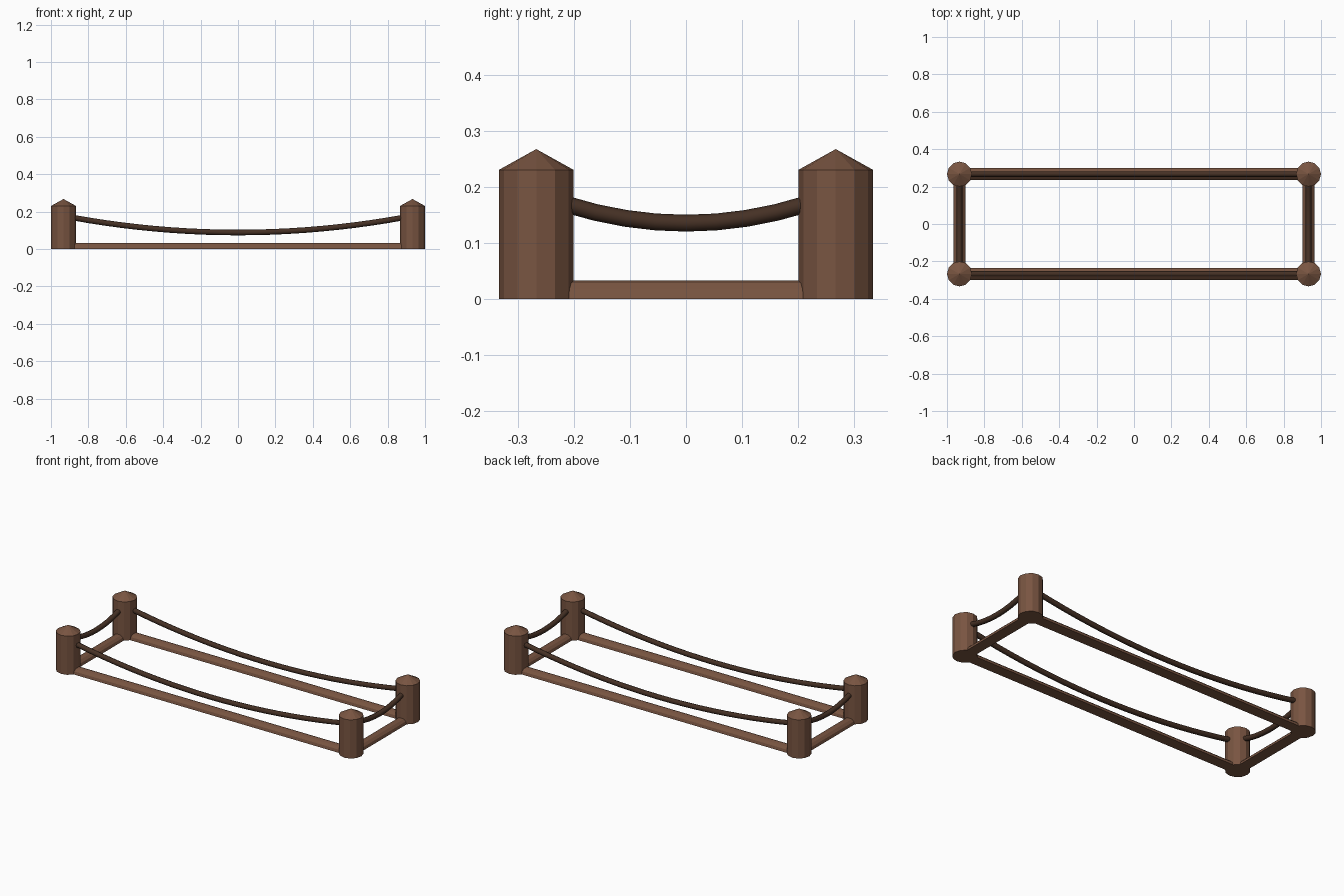
import bpy, bmesh, math
from mathutils import Vector

default = bpy.data.objects.get("Cube")
if default:
    bpy.data.objects.remove(default, do_unlink=True)

PX, PY = 0.933, 0.267          # post centres
POST_R, POST_H, TIP = 0.0667, 0.23, 0.267
BAR_R, ROPE_R = 0.033, 0.015


def material(name, rgb):
    m = bpy.data.materials.new(name)
    m.use_nodes = True
    colour = (*rgb, 1)
    m.diffuse_color = colour
    m.node_tree.nodes["Principled BSDF"].inputs["Base Color"].default_value = colour
    return m


WOOD = material("brown wood", (0.19, 0.09, 0.053))
ROPE = material("dark rope", (0.06, 0.03, 0.018))


def finish(name, bm, mat):
    bmesh.ops.recalc_face_normals(bm, faces=bm.faces)
    mesh = bpy.data.meshes.new(name)
    bm.to_mesh(mesh)
    bm.free()
    mesh.materials.append(mat)
    obj = bpy.data.objects.new(name, mesh)
    bpy.context.collection.objects.link(obj)
    return obj


def loft(rings, bm):
    """Join equal rings of points into a capped tube."""
    rows = [[bm.verts.new(p) for p in ring] for ring in rings]
    n = len(rows[0])
    for a, b in zip(rows, rows[1:]):
        for i in range(n):
            j = (i + 1) % n
            bm.faces.new((a[i], a[j], b[j], b[i]))
    bm.faces.new(rows[0])
    bm.faces.new(rows[-1])


def post(name, x, y, sides=12):
    bm = bmesh.new()
    rim = [(x + POST_R * math.cos(math.tau * i / sides),
            y + POST_R * math.sin(math.tau * i / sides)) for i in range(sides)]
    loft([[(px, py, z) for px, py in rim] for z in (0, POST_H)], bm)
    # pointed cap
    top = [f for f in bm.faces if all(v.co.z > POST_H - 0.001 for v in f.verts)]
    poked = bmesh.ops.poke(bm, faces=top)
    poked["verts"][0].co.z = TIP
    finish(name, bm, WOOD)


def bar(name, start, end, sides=6):
    """Half-round rail lying flat on the ground."""
    start, end = Vector(start), Vector(end)
    side = (end - start).normalized().cross(Vector((0, 0, 1)))
    arc = [math.pi * i / sides for i in range(sides + 1)]
    bm = bmesh.new()
    loft([[p + BAR_R * (side * math.cos(a) + Vector((0, 0, math.sin(a))))
           for a in arc] for p in (start, end)], bm)
    finish(name, bm, WOOD)


def rope(name, start, end, low, high, steps, sides=8):
    """Sagging rope between two post faces."""
    start, end = Vector(start), Vector(end)
    span = end - start
    forward = span.normalized()
    side = forward.cross(Vector((0, 0, 1)))
    rings = []
    for k in range(steps + 1):
        t = 2 * k / steps - 1
        centre = start + span * k / steps
        centre.z = low + (high - low) * t * t
        slope = 4 * (high - low) * t / span.length
        up = side.cross((forward + Vector((0, 0, slope))).normalized())
        rings.append([centre + ROPE_R * (side * math.cos(a) + up * math.sin(a))
                      for a in (math.tau * i / sides for i in range(sides))])
    bm = bmesh.new()
    loft(rings, bm)
    obj = finish(name, bm, ROPE)
    bpy.ops.object.select_all(action="DESELECT")
    bpy.context.view_layer.objects.active = obj
    obj.select_set(True)
    bpy.ops.object.shade_smooth_by_angle(angle=math.radians(50))


# Corner posts
for xs, x_name in ((-1, "right"), (1, "left")):
    for ys, y_name in ((-1, "front"), (1, "back")):
        post(f"{y_name}_{x_name}_post", xs * PX, ys * PY)

# Long rails and ropes
for s, side_name in ((-1, "front"), (1, "back")):
    y = s * PY
    bar(f"{side_name}_rail", (-PX, y, 0), (PX, y, 0))
    rope(f"{side_name}_rope", (-0.885, y, 0), (0.885, y, 0), 0.088, 0.168, 20)

# Short rails and ropes
for s, side_name in ((-1, "right"), (1, "left")):
    x = s * PX
    bar(f"{side_name}_rail", (x, -PY, 0), (x, PY, 0))
    rope(f"{side_name}_rope", (x, -0.215, 0), (x, 0.215, 0), 0.135, 0.169, 8)
